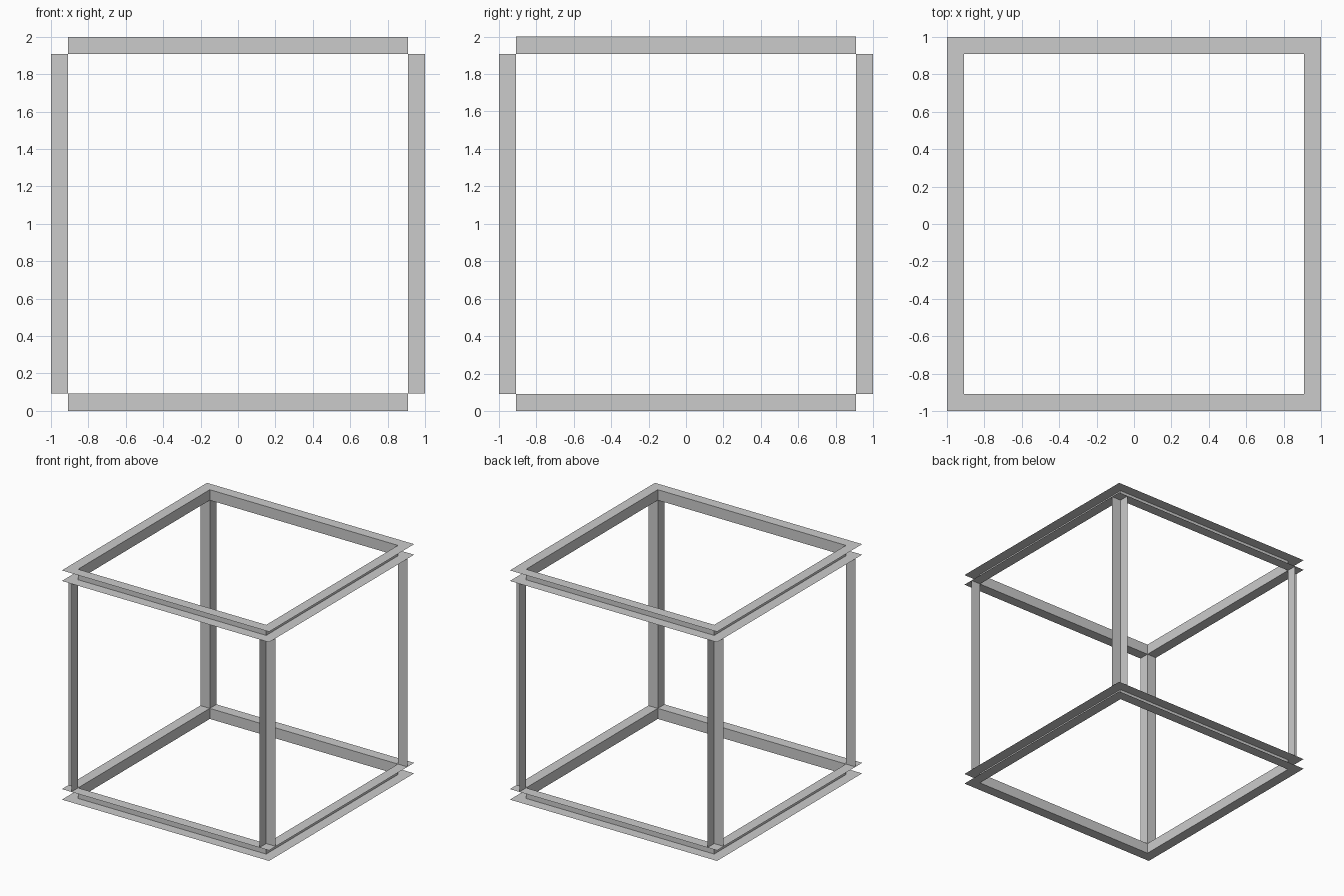
import bpy, bmesh

if "Cube" in bpy.data.objects:
    bpy.data.objects.remove(bpy.data.objects["Cube"])

R = 1.0        # outer half width
T = 0.092      # width of every strip
I = R - T      # inner half width
H = 2.0


def make_object(name, quads):
    bm = bmesh.new()
    for q in quads:
        bm.faces.new([bm.verts.new(p) for p in q])
    bmesh.ops.remove_doubles(bm, verts=bm.verts, dist=1e-5)
    me = bpy.data.meshes.new(name)
    bm.to_mesh(me)
    bm.free()
    ob = bpy.data.objects.new(name, me)
    bpy.context.collection.objects.link(ob)
    return ob


def square(r, z):
    return [(-r, -r, z), (r, -r, z), (r, r, z), (-r, r, z)]


def bridge(a, b):
    return [(a[i], a[(i + 1) % 4], b[(i + 1) % 4], b[i]) for i in range(4)]


# Top and bottom channel frames: two flat mitred rings joined by an inner wall
for name, z0, z1 in (("bottom_frame", 0, T), ("top_frame", H - T, H)):
    quads = bridge(square(R, z1), square(I, z1))
    quads += bridge(square(I, z1), square(I, z0))
    quads += bridge(square(I, z0), square(R, z0))
    make_object(name, quads)

# Corner posts: open angle sections with the fold at the inner corner
for sx, side in ((-1, "left"), (1, "right")):
    for sy, end in ((-1, "front"), (1, "back")):
        path = [(sx * R, sy * I), (sx * I, sy * I), (sx * I, sy * R)]
        quads = [((*a, T), (*b, T), (*b, H - T), (*a, H - T))
                 for a, b in zip(path, path[1:])]
        make_object(f"{end}_{side}_post", quads)
